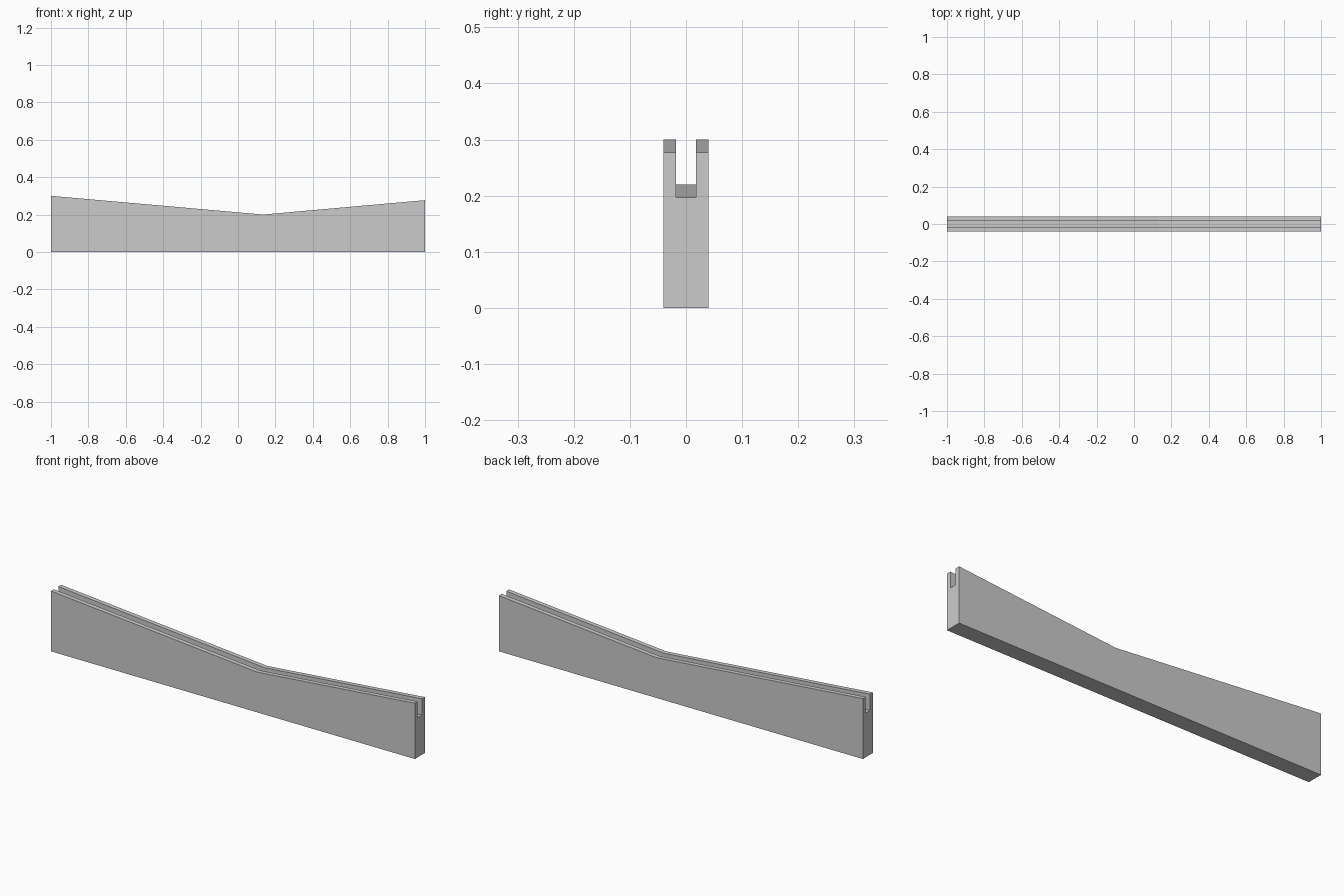
import bpy
import bmesh

default_cube = bpy.data.objects.get("Cube")
if default_cube:
    bpy.data.objects.remove(default_cube, do_unlink=True)

HALF_WIDTH = 0.04
HALF_SLOT = 0.0175
SLOT_DEPTH = 0.08
# Stations along the rail: (x, top height)
STATIONS = [(-1.0, 0.3), (0.134, 0.2), (1.0, 0.277)]

grey = bpy.data.materials.new("plain grey")
grey.use_nodes = True
colour = (0.6, 0.6, 0.6, 1.0)
grey.diffuse_color = colour
grey.node_tree.nodes["Principled BSDF"].inputs["Base Color"].default_value = colour


def channel_section(bm, x, top):
    """Ring of vertices: U-shaped section with a slot open at the top."""
    half = [(HALF_WIDTH, 0), (HALF_WIDTH, top),
            (HALF_SLOT, top), (HALF_SLOT, top - SLOT_DEPTH)]
    outline = half + [(-y, z) for y, z in reversed(half)]
    return [bm.verts.new((x, y, z)) for y, z in outline]


# Slotted rail: loft the section through the stations and cap both ends
bm = bmesh.new()
rings = [channel_section(bm, x, top) for x, top in STATIONS]
for a, b in zip(rings, rings[1:]):
    for i in range(len(a)):
        j = (i + 1) % len(a)
        bm.faces.new((a[i], a[j], b[j], b[i]))
bm.faces.new(rings[0])
bm.faces.new(rings[-1])
bmesh.ops.recalc_face_normals(bm, faces=bm.faces)

mesh = bpy.data.meshes.new("slotted_rail")
bm.to_mesh(mesh)
bm.free()
mesh.materials.append(grey)
rail = bpy.data.objects.new("slotted_rail", mesh)
bpy.context.collection.objects.link(rail)
